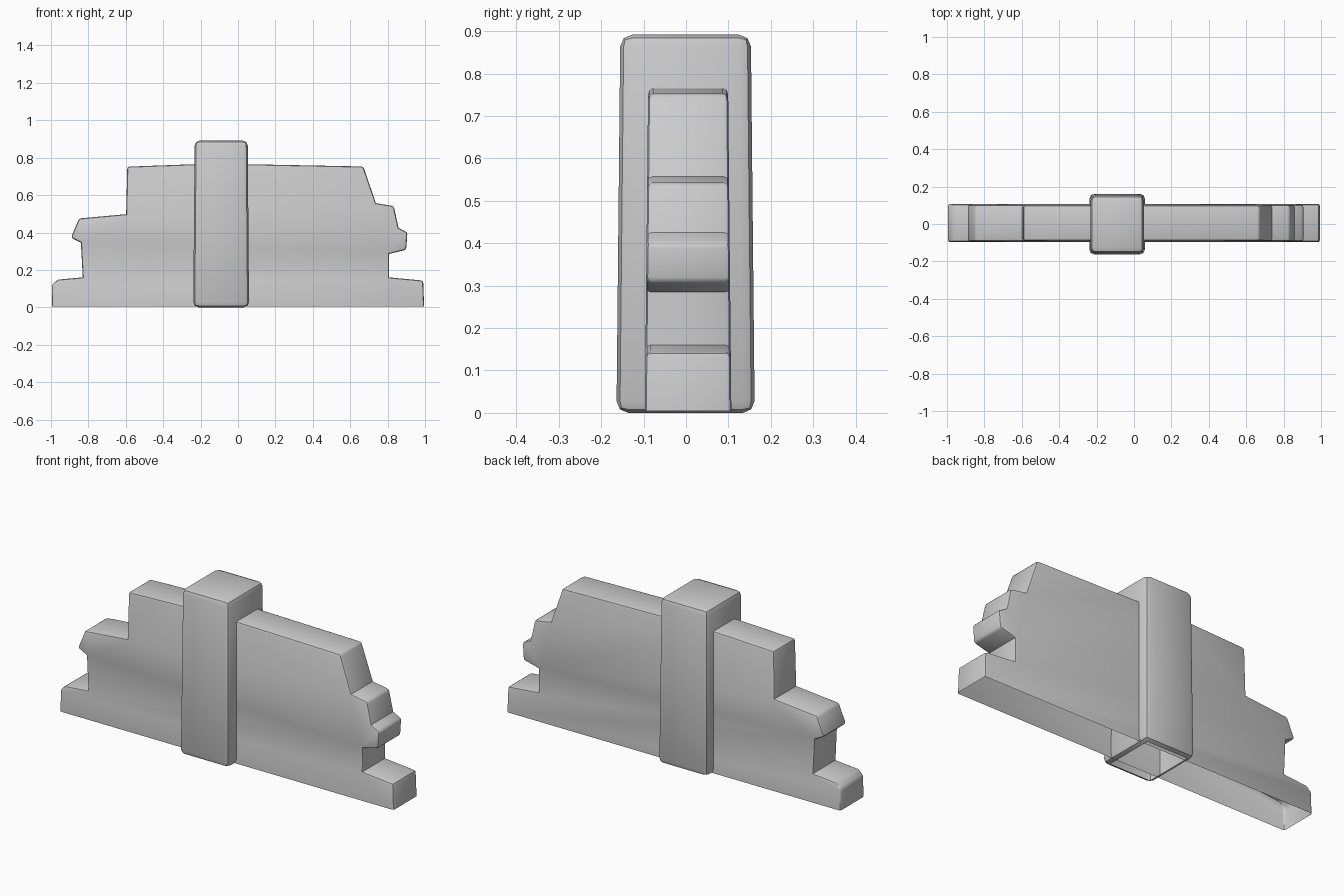
import bpy, bmesh

if "Cube" in bpy.data.objects:
    bpy.data.objects.remove(bpy.data.objects["Cube"])


def finish(bm, name):
    bmesh.ops.recalc_face_normals(bm, faces=bm.faces)
    mesh = bpy.data.meshes.new(name)
    bm.to_mesh(mesh)
    bm.free()
    obj = bpy.data.objects.new(name, mesh)
    bpy.context.collection.objects.link(obj)
    bpy.ops.object.select_all(action='DESELECT')
    obj.select_set(True)
    bpy.context.view_layer.objects.active = obj
    bpy.ops.object.shade_smooth_by_angle(angle=0.7)
    return obj


# broken wall: stepped outline given thickness, open underneath
outline = [(-0.995, 0.005), (-0.995, 0.12), (-0.965, 0.148), (-0.83, 0.16),
           (-0.84, 0.345), (-0.893, 0.372), (-0.85, 0.475), (-0.598, 0.498),
           (-0.592, 0.752), (-0.235, 0.765), (0.05, 0.765), (0.67, 0.753),
           (0.737, 0.557), (0.833, 0.541), (0.858, 0.425), (0.906, 0.40),
           (0.899, 0.308), (0.808, 0.285), (0.808, 0.16), (0.99, 0.143),
           (0.995, 0.005)]
bm = bmesh.new()
sides = []
for s in (-1, 1):
    sides.append([bm.verts.new((x, 0.005 + s * (0.102 - 0.01 * z), z)) for x, z in outline])
    bm.faces.new(sides[-1])
for i in range(len(outline) - 1):
    a, b = sides
    bm.faces.new((a[i], a[i + 1], b[i + 1], b[i]))
bmesh.ops.recalc_face_normals(bm, faces=bm.faces)
hard = [e for e in bm.edges if not e.is_boundary
        and e.calc_face_angle_signed(0) > 0.2]
bmesh.ops.bevel(bm, geom=hard, offset=0.012, segments=2, profile=0.5,
                affect='EDGES', clamp_overlap=True)
finish(bm, "broken_wall")

# pillar: slightly tapered rounded block, open underneath
bm = bmesh.new()
bmesh.ops.create_cube(bm, size=1)
for v in bm.verts:
    top = v.co.z > 0
    hx, hy = (0.142, 0.154) if top else (0.149, 0.163)
    v.co = (-0.09 + 2 * hx * v.co.x, 2 * hy * v.co.y - 0.001, 0.892 if top else 0)
bmesh.ops.bevel(bm, geom=bm.edges[:], offset=0.028, segments=2, profile=0.5,
                affect='EDGES', clamp_overlap=True)
bm.normal_update()
base = [f for f in bm.faces if f.normal.z < -0.99]
bmesh.ops.delete(bm, geom=base, context='FACES')
finish(bm, "pillar")
